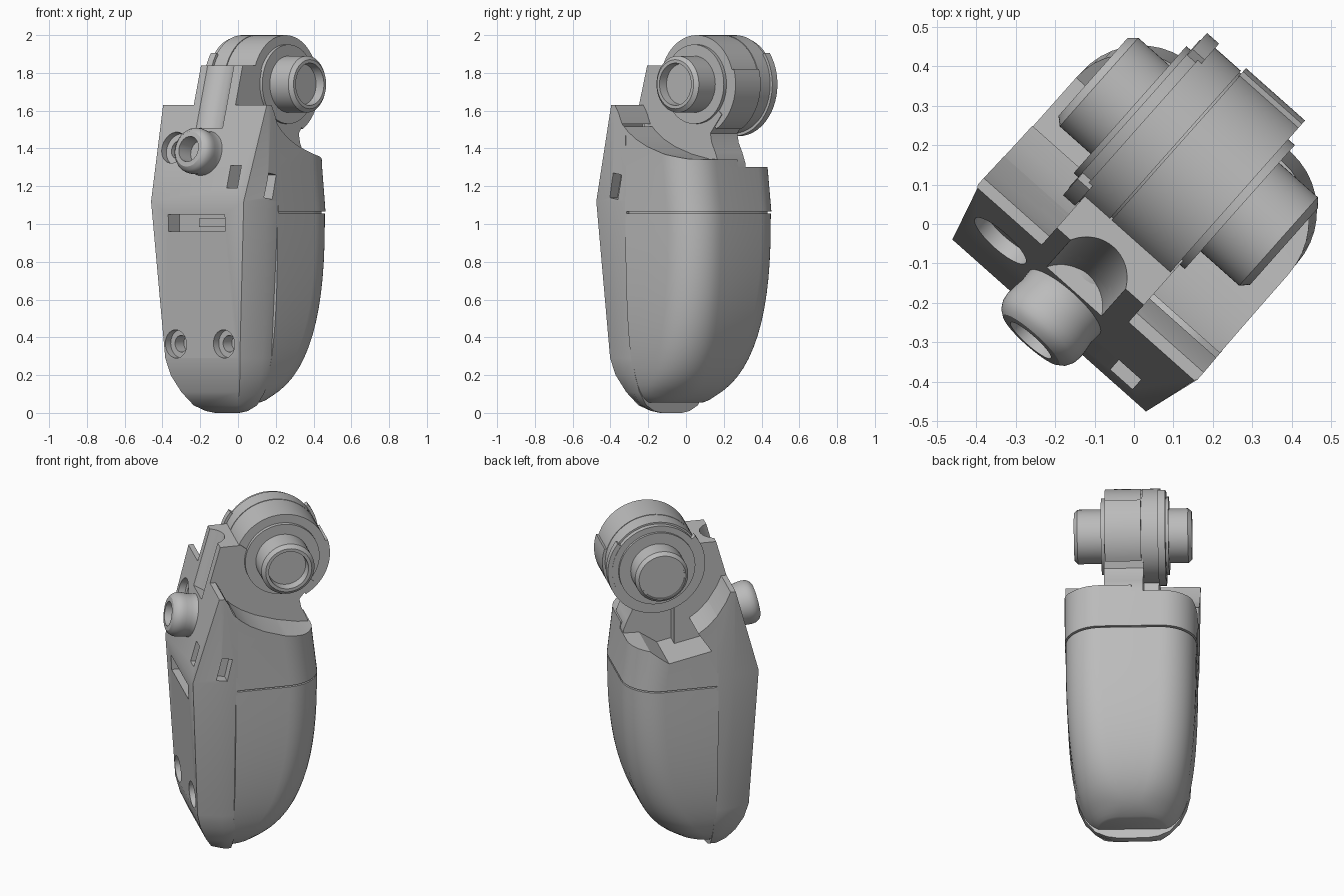
import bpy, bmesh
from math import sin, cos, pi, radians, sqrt
from mathutils import Matrix

cube = bpy.data.objects.get("Cube")
if cube:
    bpy.data.objects.remove(cube, do_unlink=True)

grey = bpy.data.materials.new("plain grey")
grey.use_nodes = True
grey.diffuse_color = (0.5, 0.5, 0.5, 1)
for node in grey.node_tree.nodes:
    if node.type == 'BSDF_PRINCIPLED':
        node.inputs["Base Color"].default_value = (0.5, 0.5, 0.5, 1)

TURN = Matrix.Rotation(radians(-41.6), 4, 'Z')   # whole device is turned about z
parts = []


def finish(name, bm, cutter=False):
    bmesh.ops.recalc_face_normals(bm, faces=bm.faces[:])
    mesh = bpy.data.meshes.new(name)
    bm.to_mesh(mesh)
    bm.free()
    ob = bpy.data.objects.new(name, mesh)
    bpy.context.collection.objects.link(ob)
    if cutter:
        ob.hide_render = True
    else:
        mesh.materials.append(grey)
        parts.append(ob)
    return ob


def loft(name, rings, cutter=False):
    """Skin a list of equally long closed rings and cap both ends."""
    bm = bmesh.new()
    loops = [[bm.verts.new(p) for p in ring] for ring in rings]
    for a, b in zip(loops, loops[1:]):
        n = len(a)
        for i in range(n):
            j = (i + 1) % n
            bm.faces.new((a[i], a[j], b[j], b[i]))
    bm.faces.new(loops[0])
    bm.faces.new(loops[-1])
    return finish(name, bm, cutter)


def prism(name, outline, x0, x1, cutter=False):
    """Extrude a (y, z) outline sideways."""
    return loft(name, [[(x, y, z) for y, z in outline] for x in (x0, x1)], cutter)


def lathe(name, profile, matrix, cutter=False, n=48):
    """Turn an (axial, radius) profile that starts and ends on the axis."""
    bm = bmesh.new()
    rings = []
    for h, r in profile[1:-1]:
        rings.append([bm.verts.new((r * cos(2 * pi * i / n), r * sin(2 * pi * i / n), h))
                      for i in range(n)])
    for a, b in zip(rings, rings[1:]):
        for i in range(n):
            j = (i + 1) % n
            bm.faces.new((a[i], a[j], b[j], b[i]))
    bm.faces.new(rings[0])
    bm.faces.new(rings[-1])
    bm.transform(matrix)
    return finish(name, bm, cutter)


def cut(targets, cutter):
    for ob in targets:
        mod = ob.modifiers.new("cut", 'BOOLEAN')
        mod.operation = 'DIFFERENCE'
        mod.solver = 'EXACT'
        mod.object = cutter
        bpy.context.view_layer.objects.active = ob
        bpy.ops.object.modifier_apply(modifier=mod.name)
    bpy.data.objects.remove(cutter, do_unlink=True)


def place(x, y, z, tilt):
    return Matrix.Translation((x, y, z)) @ Matrix.Rotation(radians(tilt), 4, 'X')


MID = 0.01   # body centre line


def frame_ring(z, p, f, w, c):
    right = [(p, f), (w, c), (w, -0.09)]
    pts = right + [(-x, y) for x, y in reversed(right)]
    return [(x + MID, y, z) for x, y in pts]


def back_ring(z, w, back, r):
    right = [(w, -0.1)]
    for i in range(11):
        a = i * pi / 20
        right.append((w - r + r * cos(a), back - r + r * sin(a)))
    pts = right + [(-x, y) for x, y in reversed(right)]
    return [(x + MID, y, z) for x, y in pts]


# Front frame with sloping upper face and chin
frame = loft("front_frame", [frame_ring(*s) for s in (
    (0, .05, -.12, .08, -.105), (.01, .1, -.15, .14, -.11), (.04, .155, -.19, .205, -.125),
    (.11, .205, -.232, .26, -.14), (.2, .245, -.272, .295, -.16),
    (.29, .264, -.294, .315, -.17), (1.12, .328, -.335, .365, -.19),
    (1.63, .367, -.195, .372, -.188))])

# Upper back housing
housing = loft("upper_housing", [back_ring(1.065, .365, .4, .2),
                                 back_ring(1.3, .366, .372, .2),
                                 back_ring(1.63, .372, .34, .2)])

# Rounded lower shell, with a narrower lip that forms the seam
rings = []
for i in range(19):
    d = sin(i / 18 * pi / 2)
    s = (1 - (d / 1.013) ** 2.55) ** (1 / 2.55)
    rings.append(back_ring(1.055 - d, .36 * sqrt(s), -.1 + .5 * s, min(.2, .45 * s)))
lip = [back_ring(z, .345, .385, .19) for z in (1.09, 1.055)]
loft("lower_shell", lip + rings)

# Arm and neck holding the barrel
arm = prism("front_arm", [(-.1, 1.2), (-.15, 1.5), (-.195, 1.63), (-.137, 1.84),
                          (-.02, 1.84), (.1, 1.74), (.1, 1.2)], -.14, .155)
prism("neck", [(-.05, 1.2), (-.05, 1.7), (.21, 1.74), (.39, 1.58),
               (.31, 1.48), (.32, 1.43), (.345, 1.38), (.368, 1.32), (.365, 1.2)],
      -.06, .155)

# Scooped shoulder on one side of the arm, undercut pocket on the other
right_scoop = [(-.17, 1.64), (-.14, 1.59), (-.115, 1.53), (-.075, 1.49), (-.02, 1.45),
               (.06, 1.41), (.18, 1.37), (.3, 1.345), (.6, 1.33), (.6, 2), (-.17, 2)]
left_scoop = [(-.17, 1.64), (-.14, 1.57), (-.09, 1.49), (-.04, 1.435), (.015, 1.395),
              (-.06, 1.28), (.18, 1.23), (.28, 1.3), (.6, 1.31), (.6, 2), (-.17, 2)]
cut([frame, housing], prism("scoop_cutter", right_scoop, .005, .6, True))
cut([frame, housing], prism("pocket_cutter", left_scoop, -.6, .005, True))

# Shallow round groove down the front of the arm
cut([frame, arm], lathe("groove_cutter", [(0, 0), (0, .105), (.6, .105), (.6, 0)],
                        place(0, -.275, 1.52, -15.4), True))

# Stepped round holes
bore = [(-.11, 0), (-.11, .05), (-.04, .05), (-.04, .085), (.1, .085), (.1, 0)]
small_bore = [(h, r * .88) for h, r in bore]
cut([frame], lathe("hole_cutter", bore, place(-.225, -.258, 1.405, 75), True))
for x in (-.175, .165):
    cut([frame], lathe("screw_cutter", small_bore, place(x, -.295, .365, 92), True))


# Slot and small windows
def rect(y0, y1, z0, z1):
    return [(y0, z0), (y1, z0), (y1, z1), (y0, z1)]


cut([frame], prism("slot_cutter", rect(-.5, -.24, .96, 1.05), -.2, .2, True))
cut([frame], prism("window_cutter", rect(-.5, -.2, 1.19, 1.31), .2, .275, True))
cut([frame], prism("side_cutter", [(-.21, 1.14), (-.15, 1.13), (-.12, 1.26), (-.18, 1.27)],
                   .31, .5, True))
prism("slot_catch", rect(-.29, -.2, .985, 1.03), -.02, .17)

# Rounded hollow knob
lathe("knob", [(-.07, 0), (-.07, .145), (-.02, .13), (.01, .12), (.04, .118), (.07, .122),
               (.09, .123), (.11, .12), (.128, .11), (.14, .094), (.142, .068), (.05, .064),
               (.05, 0)], place(0, -.255, 1.37, 79))

# Barrel with collars and stepped ends
AY, AZ = .21, 1.74
axis = Matrix.Translation((0, AY, AZ)) @ Matrix.Rotation(pi / 2, 4, 'Y')
lathe("barrel", [(-.318, 0), (-.318, .125), (-.325, .125), (-.325, .132), (-.305, .15),
                 (-.2, .15), (-.2, .215), (-.185, .215), (-.185, .25), (-.155, .25),
                 (-.155, .26), (-.055, .26), (-.055, .255), (-.049, .255), (-.049, .26),
                 (.15, .26), (.15, .21), (.172, .21), (.172, .15), (.303, .15),
                 (.322, .13), (.322, .112), (.27, .108), (.27, 0)], axis, n=64)


def arc(r0, r1, a0, a1, n=16):
    angles = [radians(a0 + (a1 - a0) * i / n) for i in range(n + 1)]
    outer = [(AY + r1 * cos(a), AZ + r1 * sin(a)) for a in angles]
    return outer + [(AY + r0 * cos(a), AZ + r0 * sin(a)) for a in reversed(angles)]


# Raised band behind the barrel, and an open ring around its far side
prism("barrel_band", arc(.24, .274, -60, 17), -.05, .15)
prism("barrel_ring", arc(.22, .275, -217, 37, 44), -.183, -.142)

for ob in parts:
    ob.data.transform(TURN)
    bpy.ops.object.select_all(action='DESELECT')
    ob.select_set(True)
    bpy.context.view_layer.objects.active = ob
    bpy.ops.object.shade_smooth_by_angle(angle=radians(30))
